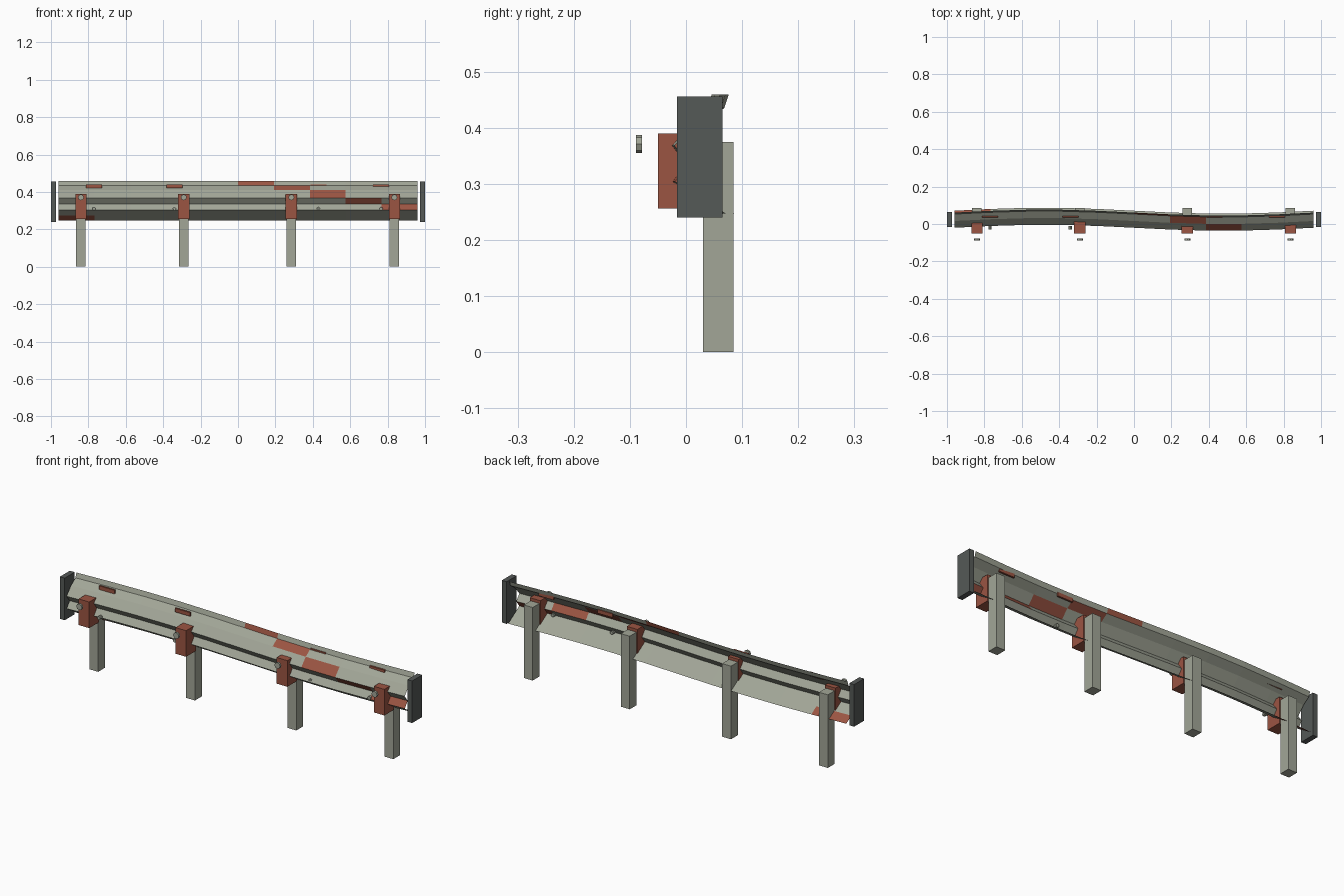
import bpy, bmesh, math
from mathutils import Matrix

if "Cube" in bpy.data.objects:
    bpy.data.objects.remove(bpy.data.objects["Cube"])


def material(name, rgb):
    m = bpy.data.materials.new(name)
    m.diffuse_color = (*rgb, 1)
    m.use_nodes = True
    m.node_tree.nodes["Principled BSDF"].inputs["Base Color"].default_value = m.diffuse_color
    return m


STEEL = material("weathered_steel", (0.36, 0.38, 0.31))
RUST = material("rust", (0.33, 0.09, 0.055))
DARK = material("dark_iron", (0.09, 0.10, 0.095))


def finish(name, bm, *mats):
    me = bpy.data.meshes.new(name)
    bm.to_mesh(me)
    bm.free()
    for m in mats:
        me.materials.append(m)
    ob = bpy.data.objects.new(name, me)
    bpy.context.collection.objects.link(ob)
    return ob


def box(name, x, y, z, mat):
    """Box from (min, max) ranges."""
    bm = bmesh.new()
    bmesh.ops.create_cube(bm, size=1)
    for v in bm.verts:
        v.co = [r[0] if c < 0 else r[1] for c, r in zip(v.co, (x, y, z))]
    return finish(name, bm, mat)


def disc(name, x, y, z, radius, sides, mat):
    """Short cylinder along y."""
    bm = bmesh.new()
    bmesh.ops.create_cone(bm, cap_ends=True, segments=sides, radius1=radius,
                          radius2=radius, depth=y[1] - y[0])
    turn = Matrix.Rotation(math.pi / 2, 4, 'X')
    bm.transform(Matrix.Translation((x, sum(y) / 2, z)) @ turn)
    return finish(name, bm, mat)


# Rail: folded W-shaped sheet swept along a gentle S-curve, with rusted panels
HALF, SEGS = 0.96, 10
PROFILE = [(0.061, 0.459), (0.053, 0.435), (0.016, 0.409), (-0.02, 0.368),
           (0.005, 0.336), (-0.019, 0.304), (0.03, 0.273), (0.071, 0.247)]
bm = bmesh.new()
rows = []
for i in range(SEGS + 1):
    x = -HALF + 2 * HALF * i / SEGS
    bend = -0.016 * math.sin(math.pi * x / HALF)
    rows.append([bm.verts.new((x, y + bend, z)) for y, z in PROFILE])
for i in range(SEGS):
    for j in range(len(PROFILE) - 1):
        f = bm.faces.new((rows[i][j], rows[i][j + 1],
                          rows[i + 1][j + 1], rows[i + 1][j]))
        f.material_index = int(j == i - 5 or (i, j) == (0, 6))
finish("rail", bm, STEEL, RUST)

# Posts with spacer blocks and bolt heads
for x in (-0.84, -0.29, 0.285, 0.836):
    box("post", (x - 0.025, x + 0.025), (0.03, 0.085), (0, 0.375), STEEL)
    box("spacer_block", (x - 0.03, x + 0.03), (-0.05, 0.03), (0.256, 0.39), RUST)
    disc("bolt_head", x, (-0.089, -0.078), 0.371, 0.016, 8, STEEL)

# Rusted slot plates and small rivets
for x in (-0.77, -0.34, 0.43, 0.765):
    box("slot_plate", (x - 0.043, x + 0.043), (0.035, 0.044), (0.421, 0.44), RUST)
    disc("rivet", x, (-0.03, -0.01), 0.31, 0.009, 8, STEEL)

# End plates
for s in (-1, 1):
    box("end_plate", sorted((s * 0.973, s)), (-0.016, 0.065), (0.24, 0.456), DARK)
